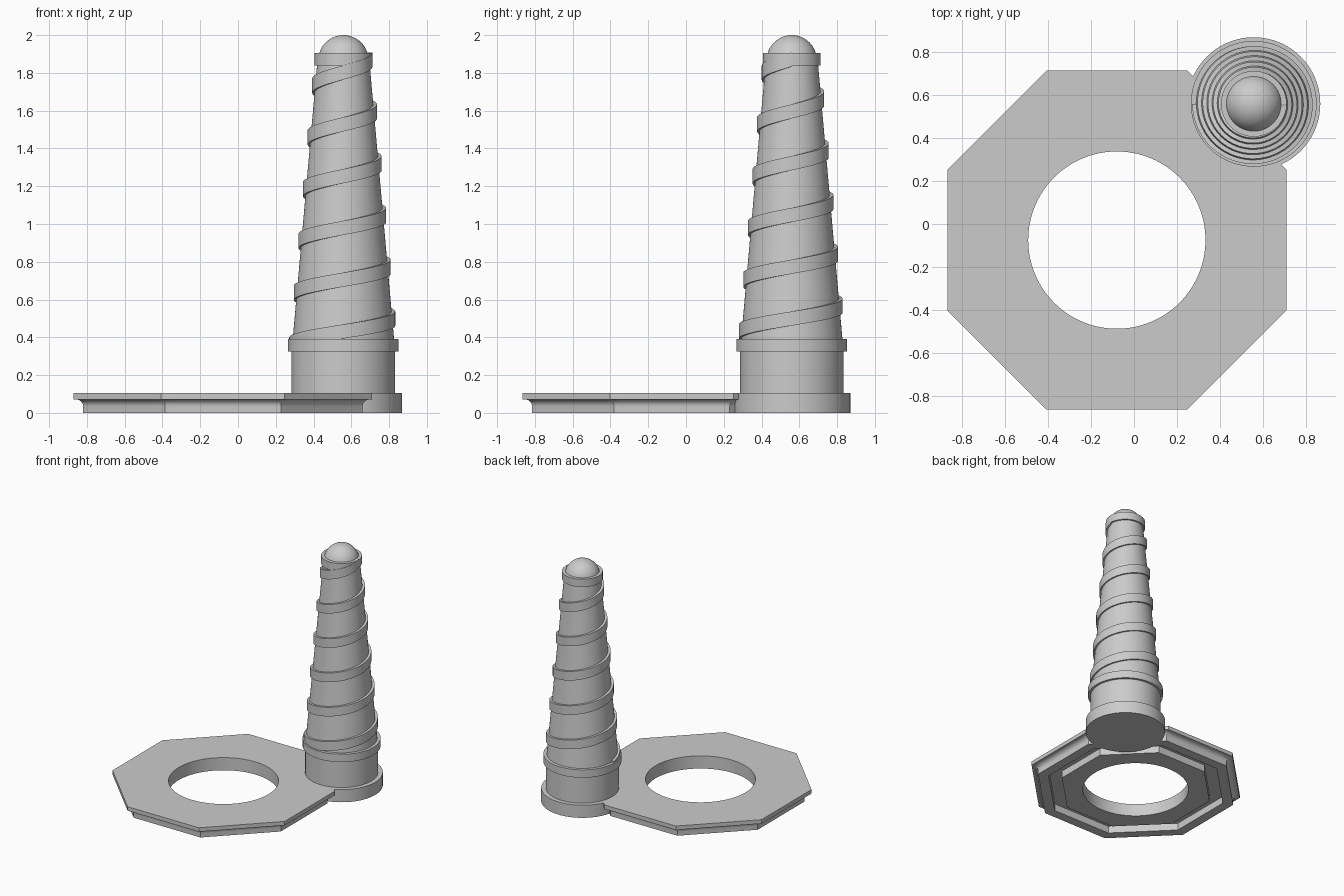
import bpy, bmesh
from math import pi, cos, sin, radians

cube = bpy.data.objects.get("Cube")
if cube:
    bpy.data.objects.remove(cube, do_unlink=True)

stone = bpy.data.materials.new("light_grey")
stone.use_nodes = True
GREY = (0.6, 0.6, 0.6, 1)
stone.diffuse_color = GREY
stone.node_tree.nodes["Principled BSDF"].inputs["Base Color"].default_value = GREY

SEG = 96
TOWER = (0.558, 0.56)
PLATFORM = (-0.08, -0.075)


def finish(name, bm, centre):
    """Clean the mesh and place it as a smooth object with sharp creases."""
    bmesh.ops.remove_doubles(bm, verts=bm.verts, dist=1e-5)
    bmesh.ops.recalc_face_normals(bm, faces=bm.faces)
    mesh = bpy.data.meshes.new(name)
    bm.to_mesh(mesh)
    bm.free()
    mesh.materials.append(stone)
    obj = bpy.data.objects.new(name, mesh)
    bpy.context.collection.objects.link(obj)
    obj.location = (*centre, 0)
    bpy.ops.object.select_all(action='DESELECT')
    obj.select_set(True)
    bpy.context.view_layer.objects.active = obj
    bpy.ops.object.shade_smooth_by_angle(angle=radians(30))
    return obj


def bridge(bm, a, b, wrap=True):
    n = len(a)
    for i in range(n if wrap else n - 1):
        j = (i + 1) % n
        quad = list(dict.fromkeys((a[i], a[j], b[j], b[i])))
        if len(quad) > 2:
            bm.faces.new(quad)


def ring(bm, r, z, octagon=False):
    """Loop of vertices on a circle, or on an octagon of apothem r."""
    if r == 0:
        return [bm.verts.new((0, 0, z))] * SEG
    verts = []
    for i in range(SEG):
        t = 2 * pi * i / SEG
        off = (t + pi / 8) % (pi / 4) - pi / 8
        d = r / cos(off) if octagon else r
        verts.append(bm.verts.new((d * cos(t), d * sin(t), z)))
    return verts


def lathe(name, profile, centre, closed=False):
    """Sweep (radius, height, is_octagon) points around the z axis."""
    bm = bmesh.new()
    rings = [ring(bm, *p) for p in profile]
    if closed:
        rings.append(rings[0])
    for a, b in zip(rings, rings[1:]):
        bridge(bm, a, b)
    return finish(name, bm, centre)


def drum(name, r0, r1, z0, z1):
    return lathe(name, [(0, z0), (r0, z0), (r1, z1), (0, z1)], TOWER)


# Octagonal platform: round hole, coved edge, groove underneath
TOP = 0.105
cove = [(0.78 - 0.04 * sin(k * pi / 12), 0.035 + 0.037 * cos(k * pi / 12), True)
        for k in range(7)]
lathe("platform",
      [(0.413, TOP), (0.79, TOP, True), (0.79, 0.072, True)] + cove +
      [(0.74, 0, True), (0.66, 0, True), (0.66, 0.06, True),
       (0.56, 0.06, True), (0.56, 0, True), (0.413, 0)],
      PLATFORM, closed=True)


# Tower body
def band_radius(z):
    return 0.2745 - 0.0886 * (z - 0.5)


drum("tower_base", 0.31, 0.31, 0, TOP)
drum("tower_drum", 0.274, 0.274, TOP, 0.34)
drum("lower_ring", 0.293, 0.293, 0.325, 0.39)
drum("tower_shaft", band_radius(0.34) - 0.016, band_radius(1.87) - 0.016, 0.34, 1.87)
drum("upper_ring", 0.153, 0.153, 1.84, 1.905)

# Dome on top
DOME = 0.133
lathe("dome", [(DOME * cos(k * pi / 32), 2 - DOME + DOME * sin(k * pi / 32))
               for k in range(16)] + [(0, 2)], TOWER)

# Spiral band: rises counterclockwise from ring to ring
TURNS, START, RISE, BAND = 5.5, 0.325, 1.508, 0.075
steps = int(TURNS * SEG)
bm = bmesh.new()
sections = []
for i in range(steps + 1):
    f = i / steps
    t = pi + TURNS * 2 * pi * f
    z = START + RISE * f
    outer = band_radius(z + BAND / 2)
    inner = outer - 0.035
    sections.append([bm.verts.new((r * cos(t), r * sin(t), h)) for r, h in
                     ((inner, z), (outer, z), (outer, z + BAND), (inner, z + BAND))])
for a, b in zip(sections, sections[1:]):
    bridge(bm, a, b)
bm.faces.new(sections[0])
bm.faces.new(sections[-1])
finish("spiral_band", bm, TOWER)
